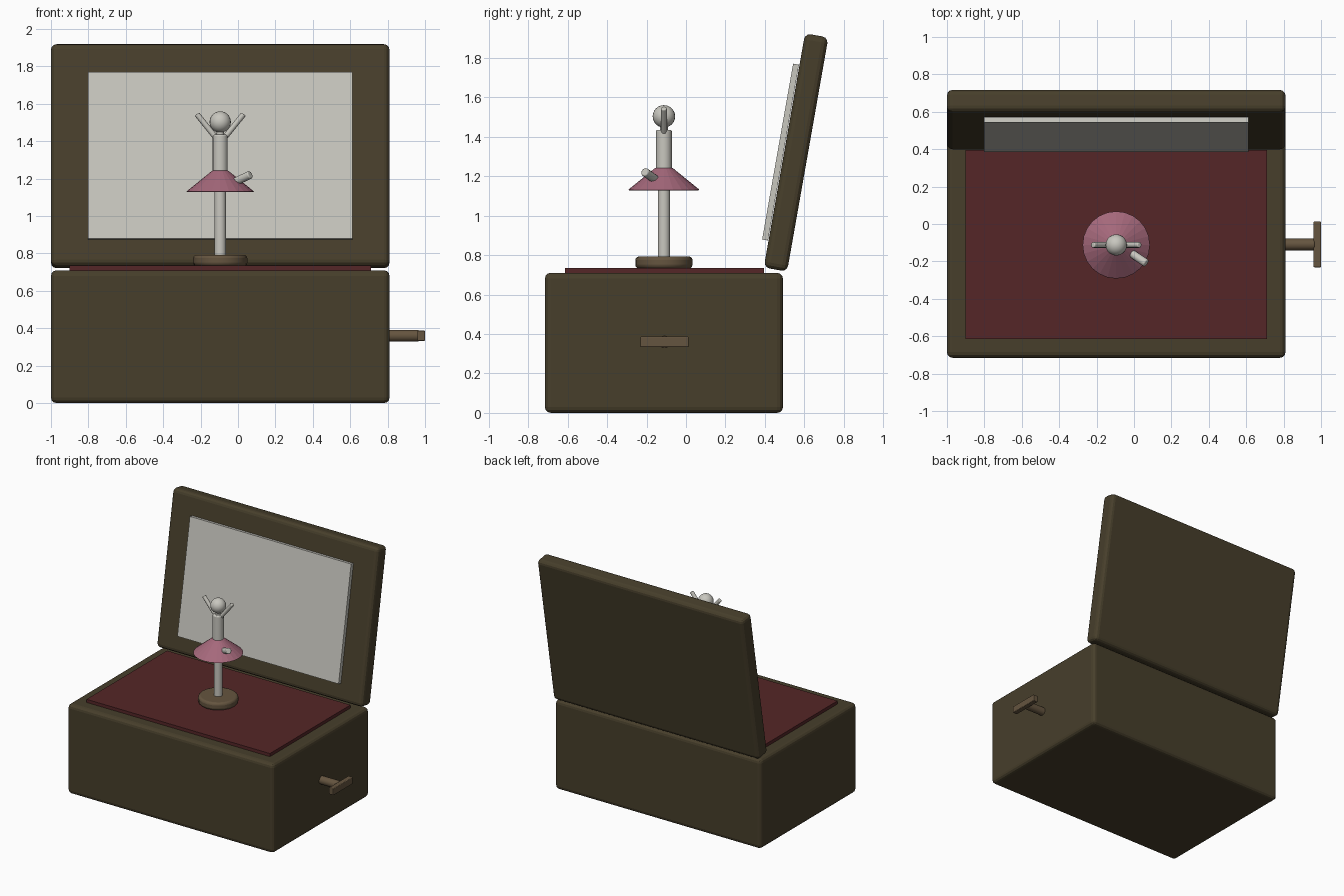
import bpy, math
from mathutils import Vector

cube = bpy.data.objects.get("Cube")
if cube:
    bpy.data.objects.remove(cube, do_unlink=True)


def material(name, rgb):
    m = bpy.data.materials.new(name)
    m.use_nodes = True
    m.diffuse_color = (*rgb, 1)
    m.node_tree.nodes["Principled BSDF"].inputs["Base Color"].default_value = (*rgb, 1)
    return m


DARK_WOOD = material("dark wood", (0.063, 0.049, 0.024))
VELVET = material("red velvet", (0.09, 0.019, 0.02))
PALE = material("pale porcelain", (0.58, 0.57, 0.52))
PINK = material("dusty pink", (0.38, 0.14, 0.20))
BROWN = material("warm brown", (0.13, 0.09, 0.05))


def finish(name, mat, bevel=0, segments=3, smooth=True):
    ob = bpy.context.object
    ob.name = name
    ob.data.materials.append(mat)
    if smooth:
        bpy.ops.object.shade_smooth_by_angle(angle=math.radians(35))
    if bevel:
        mod = ob.modifiers.new("Rounded edges", 'BEVEL')
        mod.width, mod.segments = bevel, segments
    return ob


def block(name, center, size, mat, bevel=0, tilt=0):
    bpy.ops.mesh.primitive_cube_add(size=1, location=center, rotation=(tilt, 0, 0))
    bpy.context.object.scale = size
    bpy.ops.object.transform_apply(location=False, rotation=False, scale=True)
    return finish(name, mat, bevel, smooth=False)


def rod(name, start, end, radius, mat, bevel=0, sides=20):
    a, b = Vector(start), Vector(end)
    bpy.ops.mesh.primitive_cylinder_add(
        vertices=sides, radius=radius, depth=(b - a).length, location=(a + b) / 2,
        rotation=(b - a).to_track_quat('Z', 'Y').to_euler())
    return finish(name, mat, bevel)


CX, CY = -0.095, -0.112

# Box body and lining
block("box_body", (CX, CY, 0.355), (1.81, 1.207, 0.71), DARK_WOOD, 0.03)
block("velvet_lining", (CX, -0.109, 0.715), (1.61, 1.01, 0.04), VELVET)

# Open lid leaning back, with the mirror on its inner face
TILT = math.radians(-10)
lid_center = Vector((CX, 0.558, 1.32))
inward = Vector((0, -math.cos(TILT), -math.sin(TILT)))
block("lid", lid_center, (1.81, 0.12, 1.205), DARK_WOOD, 0.03, TILT)
block("mirror", lid_center + inward * 0.08 - Vector((0, 0, 0.012)),
      (1.415, 0.03, 0.905), PALE, 0, TILT)

# Winding crank on the side
rod("crank_shaft", (0.75, -0.109, 0.36), (0.965, -0.109, 0.36), 0.032, BROWN, 0.004)
block("crank_handle", (0.98, -0.109, 0.36), (0.04, 0.245, 0.054), BROWN, 0.005)

# Dancer: turntable, standing leg, skirt, torso and head
rod("turntable", (CX, CY, 0.733), (CX, CY, 0.793), 0.145, BROWN, 0.018)
rod("standing_leg", (CX, CY, 0.79), (CX, CY, 1.15), 0.031, PALE, 0.004)
bpy.ops.mesh.primitive_cone_add(vertices=24, radius1=0.184, radius2=0.042,
                                depth=0.115, location=(CX, CY, 1.186))
finish("skirt", PINK, 0.008, 2, smooth=False)
rod("torso", (CX, CY, 1.22), (CX, CY, 1.435), 0.04, PALE, 0.008)
rod("neck", (CX, CY, 1.42), (CX, CY, 1.47), 0.02, PALE)
bpy.ops.mesh.primitive_uv_sphere_add(segments=20, ring_count=12, radius=0.057,
                                     location=(CX, CY, 1.503))
finish("head", PALE)

# Raised arms and the lifted leg
for side, label in ((1, "left"), (-1, "right")):
    rod(label + "_arm", (CX + side * 0.02, CY, 1.415),
        (CX + side * 0.125, CY, 1.545), 0.015, PALE, 0.005, 12)
rod("lifted_leg", (-0.03, -0.145, 1.175), (0.066, -0.21, 1.222), 0.022, PALE, 0.006, 14)
